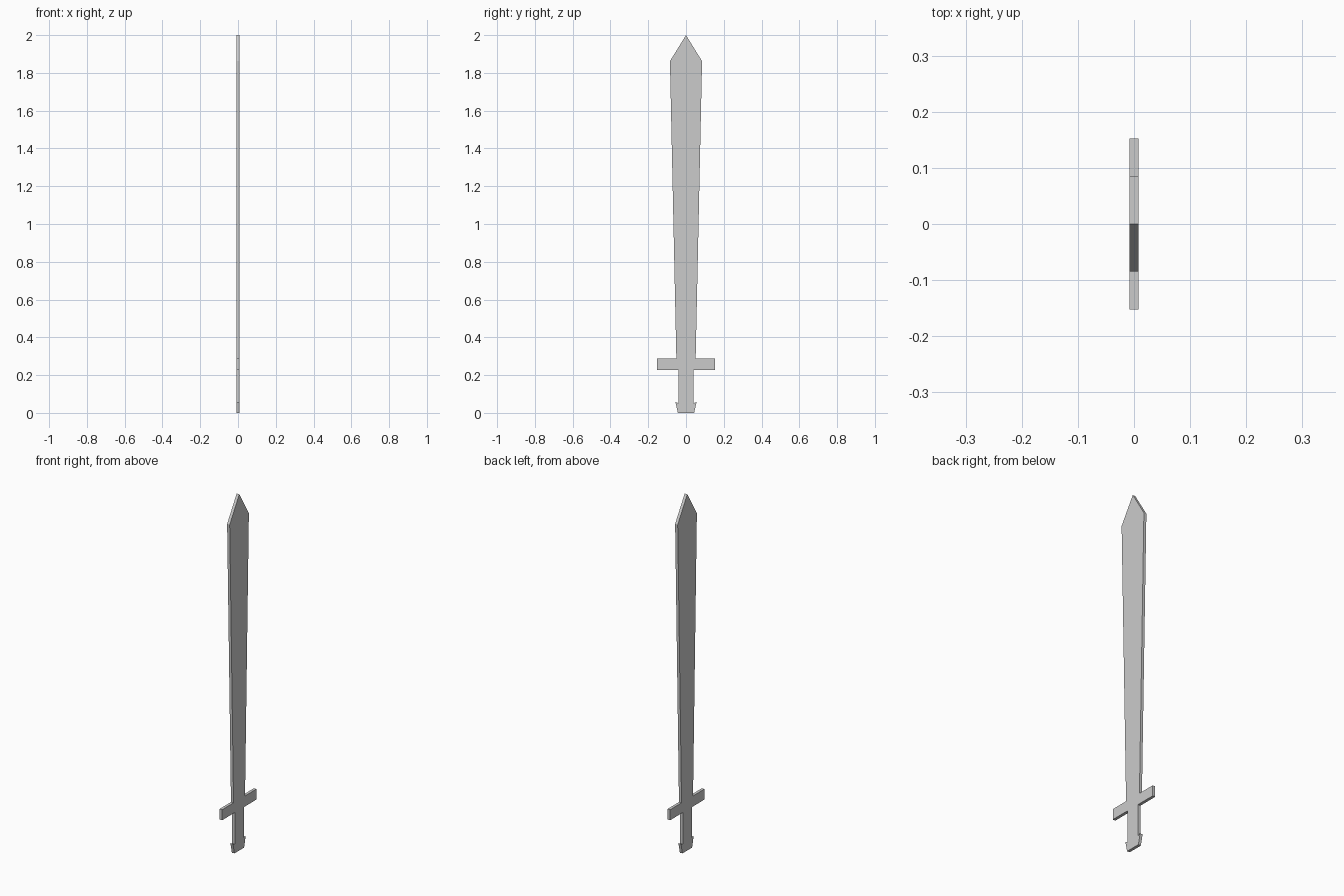
import bpy, bmesh

if "Cube" in bpy.data.objects:
    bpy.data.objects.remove(bpy.data.objects["Cube"])

HALF_THICK = 0.008

# Right half of the sword outline (y, z), from pommel base up to the blade tip
half = [
    (0.043, 0.0), (0.056, 0.058), (0.040, 0.051),      # flared pommel
    (0.040, 0.228),                                    # grip
    (0.1525, 0.228), (0.1525, 0.287), (0.051, 0.287),  # crossguard
    (0.085, 1.862), (0.0, 2.0),                        # widening blade and point
]
# Mirror to the other side, sharing the tip
outline = half + [(-y, z) for y, z in reversed(half[:-1])]

# Flat sword slab: fill the outline and extrude it through its thickness
bm = bmesh.new()
face = bm.faces.new([bm.verts.new((-HALF_THICK, y, z)) for y, z in outline])
ext = bmesh.ops.extrude_face_region(bm, geom=[face], use_keep_orig=True)
moved = [v for v in ext["geom"] if isinstance(v, bmesh.types.BMVert)]
bmesh.ops.translate(bm, verts=moved, vec=(2 * HALF_THICK, 0, 0))
bmesh.ops.recalc_face_normals(bm, faces=bm.faces)

mesh = bpy.data.meshes.new("sword")
bm.to_mesh(mesh)
bm.free()
bpy.context.collection.objects.link(bpy.data.objects.new("sword", mesh))
